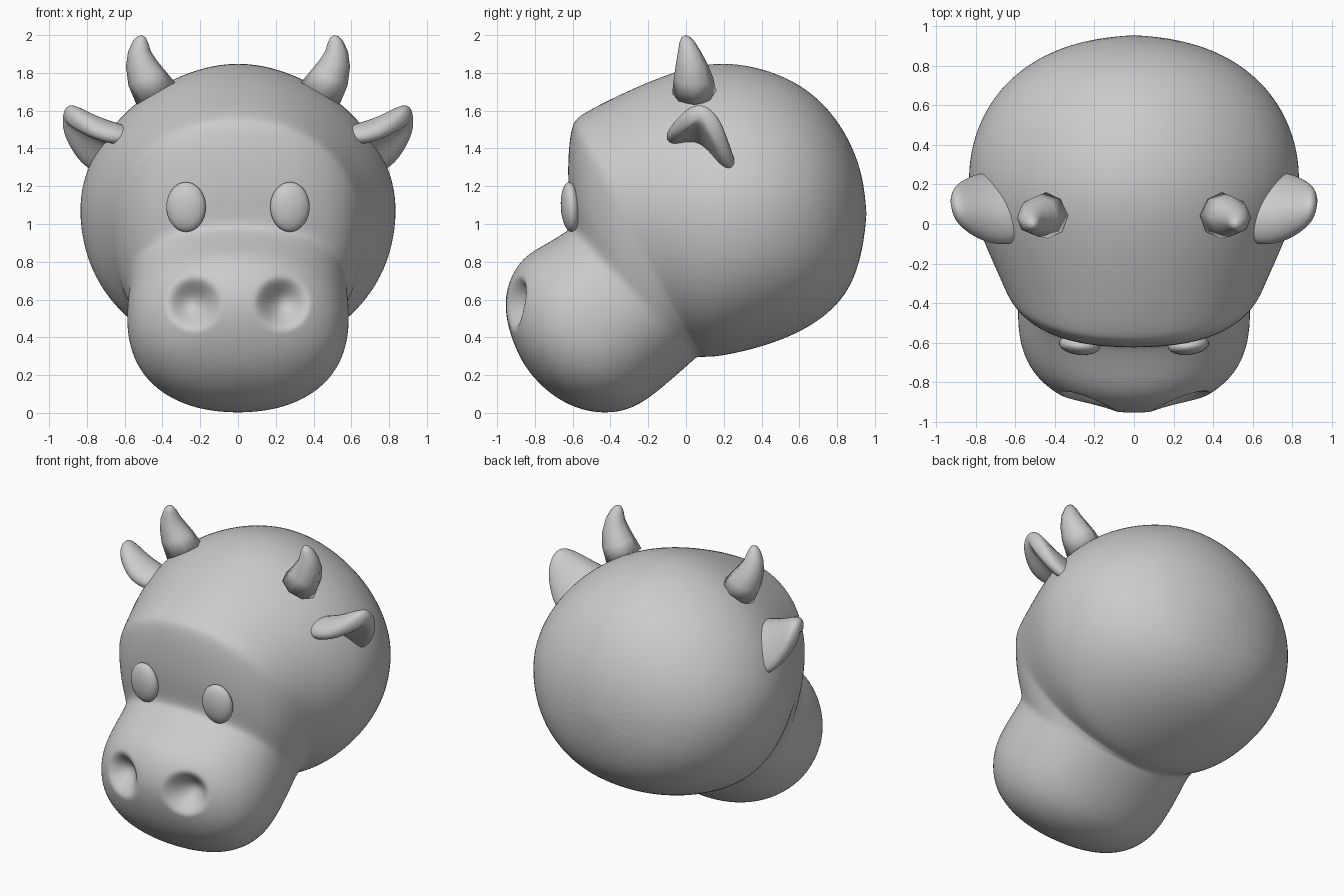
import bpy, bmesh, math
from mathutils import Vector, Matrix

if "Cube" in bpy.data.objects:
    bpy.data.objects.remove(bpy.data.objects["Cube"])


def make_object(name, bm):
    bmesh.ops.recalc_face_normals(bm, faces=bm.faces)
    for f in bm.faces:
        f.smooth = True
    me = bpy.data.meshes.new(name)
    bm.to_mesh(me)
    bm.free()
    ob = bpy.data.objects.new(name, me)
    bpy.context.collection.objects.link(ob)
    return ob


def bridge(bm, rings, closed=True):
    for a, b in zip(rings, rings[1:]):
        n = len(a)
        for i in range(n if closed else n - 1):
            j = (i + 1) % n
            bm.faces.new((a[i], a[j], b[j], b[i]))


def cap(bm, ring, point):
    tip = bm.verts.new(point)
    for i in range(len(ring)):
        bm.faces.new((ring[i], ring[(i + 1) % len(ring)], tip))


def mirror(ob):
    ob.modifiers.new("Mirror", 'MIRROR').use_mirror_merge = False


def spow(v, p):
    return math.copysign(abs(v) ** p, v)


# Head: tilted rings from back of skull to nose
# (top y, top z, bottom y, bottom z, half width, upper roundness)
head_rings = [
    (0.93, 1.29, 0.93, 0.83, 0.25, 2.0),
    (0.84, 1.51, 0.86, 0.62, 0.49, 1.95),
    (0.665, 1.72, 0.68, 0.455, 0.71, 1.85),
    (0.41, 1.84, 0.45, 0.355, 0.83, 1.83),
    (0.13, 1.875, 0.25, 0.305, 0.855, 1.83),
    (-0.15, 1.785, 0.15, 0.29, 0.805, 1.9),
    (-0.40, 1.67, 0.11, 0.29, 0.735, 2.0),
    (-0.57, 1.58, 0.09, 0.29, 0.68, 2.15),
    (-0.61, 1.535, 0.08, 0.29, 0.665, 2.2),
    (-0.63, 1.35, 0.07, 0.29, 0.64, 2.3),
    (-0.625, 1.15, 0.06, 0.29, 0.61, 2.4),
    (-0.60, 1.00, 0.05, 0.285, 0.585, 2.45),
    (-0.63, 0.965, 0.03, 0.265, 0.583, 2.4),
    (-0.73, 0.905, -0.10, 0.15, 0.595, 2.25),
    (-0.86, 0.835, -0.26, 0.02, 0.59, 2.1),
    (-0.93, 0.73, -0.42, -0.01, 0.545, 2.0),
    (-0.965, 0.60, -0.57, 0.015, 0.455, 1.9),
    (-0.945, 0.46, -0.71, 0.09, 0.32, 1.9),
    (-0.905, 0.35, -0.81, 0.19, 0.15, 2.0),
]
bm = bmesh.new()
rings = []
SEG = 24
for ty, tz, by, bz, w, e_top in head_rings:
    top, bot = Vector((0, ty, tz)), Vector((0, by, bz))
    mid, half = (top + bot) / 2, (top - bot) / 2
    ring = []
    for i in range(SEG):
        a = math.tau * i / SEG
        s, c = math.sin(a), math.cos(a)
        p = 2 / (e_top if s > 0 else 2.15)
        ring.append(bm.verts.new(mid + half * spow(s, p) + Vector((w * spow(c, p), 0, 0))))
    rings.append(ring)
bridge(bm, rings)
cap(bm, rings[0], (0, 0.96, 1.055))
cap(bm, rings[-1], (0, -0.865, 0.27))
head = make_object("head", bm)
sub = head.modifiers.new("Subdivision", 'SUBSURF')
sub.levels = sub.render_levels = 3
bpy.context.view_layer.objects.active = head
head.select_set(True)
bpy.ops.object.modifier_apply(modifier=sub.name)

# Nostrils: soft dents pressed into the muzzle
for v in head.data.vertices:
    x, y, z = v.co
    if y < -0.6:
        d2 = ((abs(x) - 0.235) / 0.155) ** 2 + ((z - 0.58) / 0.155) ** 2
        if d2 < 1:
            v.co.y += 0.12 * (1 - d2) ** 2

# Eyes
bm = bmesh.new()
m = (Matrix.Translation((0.275, -0.612, 1.09))
     @ Matrix.Rotation(math.radians(3), 4, 'X')
     @ Matrix.Rotation(math.radians(6), 4, 'Z')
     @ Matrix.Diagonal((0.105, 0.05, 0.132, 1)))
bmesh.ops.create_uvsphere(bm, u_segments=24, v_segments=16, radius=1, matrix=m)
mirror(make_object("eyes", bm))

# Horns: eight-sided tapered tubes bending upward
horn_path = [
    ((0.435, 0.045, 1.69), 0.118, 30),
    ((0.485, 0.04, 1.775), 0.104, 24),
    ((0.512, 0.03, 1.85), 0.083, 12),
    ((0.522, 0.018, 1.915), 0.06, 0),
    ((0.515, 0.006, 1.965), 0.04, -8),
    ((0.51, 0.0, 1.99), 0.022, -10),
]
bm = bmesh.new()
rings = []
for pos, r, tilt in horn_path:
    rot = Matrix.Rotation(math.radians(tilt), 3, 'Y')
    rings.append([bm.verts.new(Vector(pos) + rot @ Vector(
        (r * math.cos(math.tau * i / 8), r * math.sin(math.tau * i / 8), 0))) for i in range(8)])
bridge(bm, rings)
bm.faces.new(rings[0])
cap(bm, rings[-1], (0.508, 0, 2.0))
mirror(make_object("horns", bm))

# Ears: folded leaf, each row runs front edge, ridge, back edge
ear_rows = [
    [(0.55, -0.11, 1.44), (0.52, 0.09, 1.48), (0.58, 0.25, 1.26)],
    [(0.72, -0.115, 1.455), (0.70, 0.09, 1.54), (0.765, 0.265, 1.25)],
    [(0.83, -0.06, 1.51), (0.83, 0.09, 1.60), (0.87, 0.22, 1.36)],
    [(0.915, 0.02, 1.57), (0.925, 0.09, 1.62), (0.935, 0.16, 1.52)],
]
bm = bmesh.new()
bridge(bm, [[bm.verts.new(p) for p in row] for row in ear_rows], closed=False)
ears = make_object("ears", bm)
sol = ears.modifiers.new("Thickness", 'SOLIDIFY')
sol.thickness, sol.offset = 0.12, 0
sub = ears.modifiers.new("Subdivision", 'SUBSURF')
sub.levels = sub.render_levels = 3
mirror(ears)
